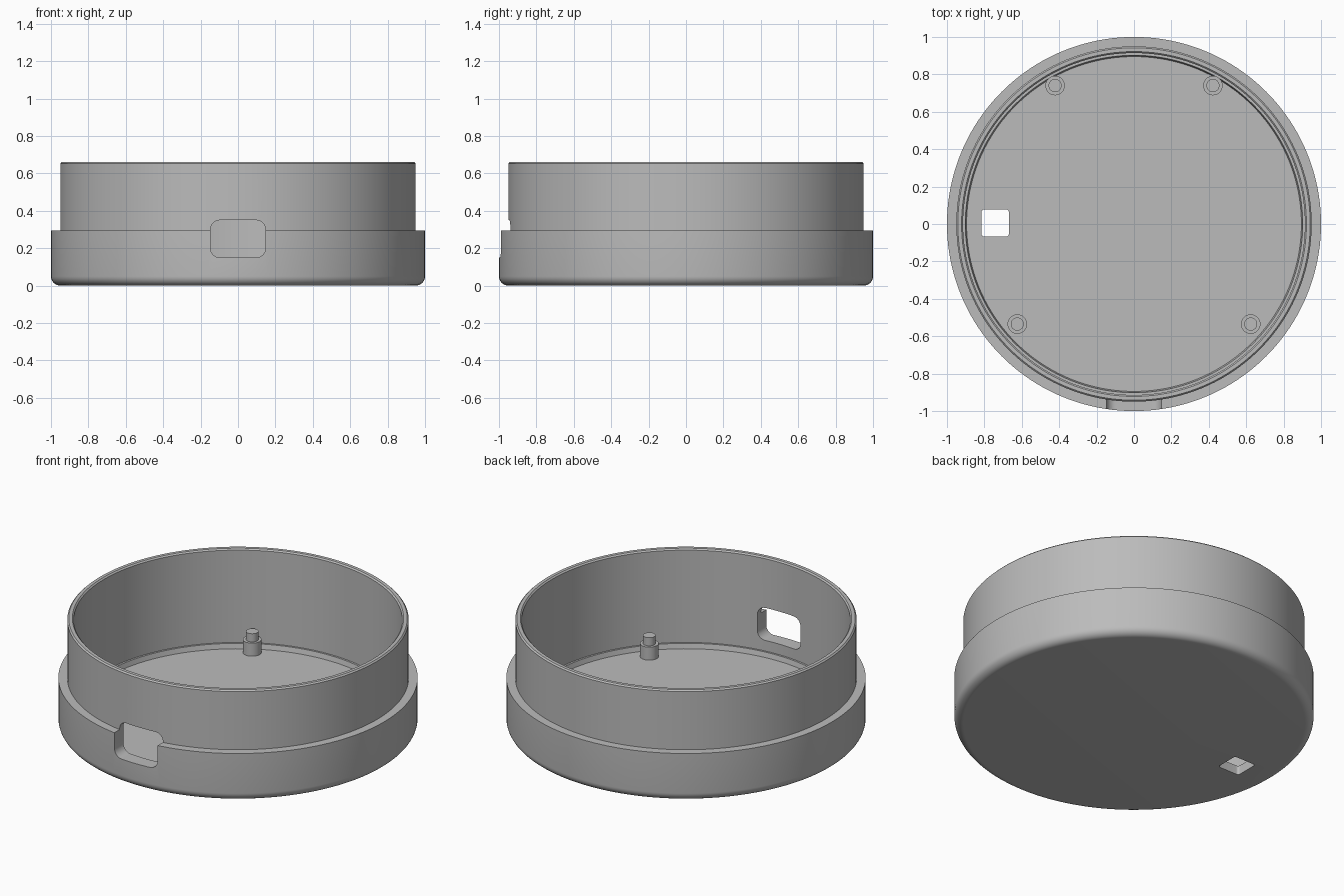
import bpy, bmesh
from math import sin, cos, pi, radians

cube = bpy.data.objects.get("Cube")
if cube:
    bpy.data.objects.remove(cube, do_unlink=True)

grey = bpy.data.materials.new("plain_grey")
grey.use_nodes = True
GREY = (0.5, 0.5, 0.5, 1)
grey.diffuse_color = GREY
grey.node_tree.nodes["Principled BSDF"].inputs["Base Color"].default_value = GREY


def finish(name, bm):
    bmesh.ops.recalc_face_normals(bm, faces=bm.faces[:])
    mesh = bpy.data.meshes.new(name)
    bm.to_mesh(mesh)
    bm.free()
    mesh.materials.append(grey)
    obj = bpy.data.objects.new(name, mesh)
    bpy.context.collection.objects.link(obj)
    return obj


def activate(obj):
    bpy.ops.object.select_all(action='DESELECT')
    obj.select_set(True)
    bpy.context.view_layer.objects.active = obj


def lathe(name, profile, steps, location=(0, 0, 0)):
    """Revolve an (r, z) profile whose two ends lie on the axis."""
    bm = bmesh.new()
    rings = []
    for r, z in profile:
        n = steps if r > 0 else 1
        rings.append([bm.verts.new((r * cos(2 * pi * i / steps), r * sin(2 * pi * i / steps), z))
                      for i in range(n)])
    for a, b in zip(rings, rings[1:]):
        for i in range(steps):
            j = (i + 1) % steps
            corners = [a[i % len(a)], a[j % len(a)], b[j % len(b)], b[i % len(b)]]
            bm.faces.new(list(dict.fromkeys(corners)))
    obj = finish(name, bm)
    obj.location = location
    return obj


def rounded_prism(name, width, height, radius, place, start, end):
    """Extrude a rounded rectangle; place maps (u, v, depth) to a point."""
    outline = []
    for k, (sx, sy) in enumerate([(1, 1), (-1, 1), (-1, -1), (1, -1)]):
        for i in range(9):
            a = pi / 2 * (k + i / 8)
            outline.append((sx * (width / 2 - radius) + radius * cos(a),
                            sy * (height / 2 - radius) + radius * sin(a)))
    bm = bmesh.new()
    near, far = [[bm.verts.new(place(u, v, d)) for u, v in outline] for d in (start, end)]
    bm.faces.new(near)
    bm.faces.new(far)
    for i in range(len(outline)):
        j = (i + 1) % len(outline)
        bm.faces.new([near[i], near[j], far[j], far[i]])
    return finish(name, bm)


def cut(target, cutter):
    activate(target)
    mod = target.modifiers.new("cut", 'BOOLEAN')
    mod.operation = 'DIFFERENCE'
    mod.solver = 'EXACT'
    mod.object = cutter
    bpy.ops.object.modifier_apply(modifier=mod.name)
    bpy.data.objects.remove(cutter, do_unlink=True)


def smooth(obj):
    activate(obj)
    bpy.ops.object.shade_smooth_by_angle(angle=radians(30))


# Round shell: filleted base, stepped flange, thin wall, inner ledge and floor
FLOOR, FILLET = 0.055, 0.05
base_edge = [(1 - FILLET + FILLET * sin(a), FILLET - FILLET * cos(a))
             for a in (pi / 2 * i / 8 for i in range(9))]
shell = lathe("round_shell", [(0, 0)] + base_edge + [
    (1, 0.295), (0.95, 0.295), (0.95, 0.652), (0.942, 0.66),
    (0.922, 0.66), (0.914, 0.652), (0.914, 0.085), (0.902, 0.085),
    (0.895, FLOOR), (0, FLOOR)], 160)

# Port window in the front wall, and the small square opening in the floor
cut(shell, rounded_prism("port_cutter", 0.294, 0.2, 0.05,
                         lambda u, v, d: (u, d, v + 0.25), -1.2, -0.7))
cut(shell, rounded_prism("floor_cutter", 0.146, 0.146, 0.015,
                         lambda u, v, d: (u - 0.742, v + 0.005, d), -0.1, 0.3))
smooth(shell)

# Stepped mounting posts, mirrored left and right
for side, sx in (("left", 1), ("right", -1)):
    for end, x, y in (("back", 0.422, 0.74), ("front", 0.624, -0.535)):
        post = lathe(f"{end}_{side}_post", [
            (0, FLOOR - 0.01), (0.052, FLOOR - 0.01), (0.052, 0.135), (0.035, 0.135),
            (0.035, 0.185), (0, 0.185)], 32, (sx * x, y, 0))
        smooth(post)
